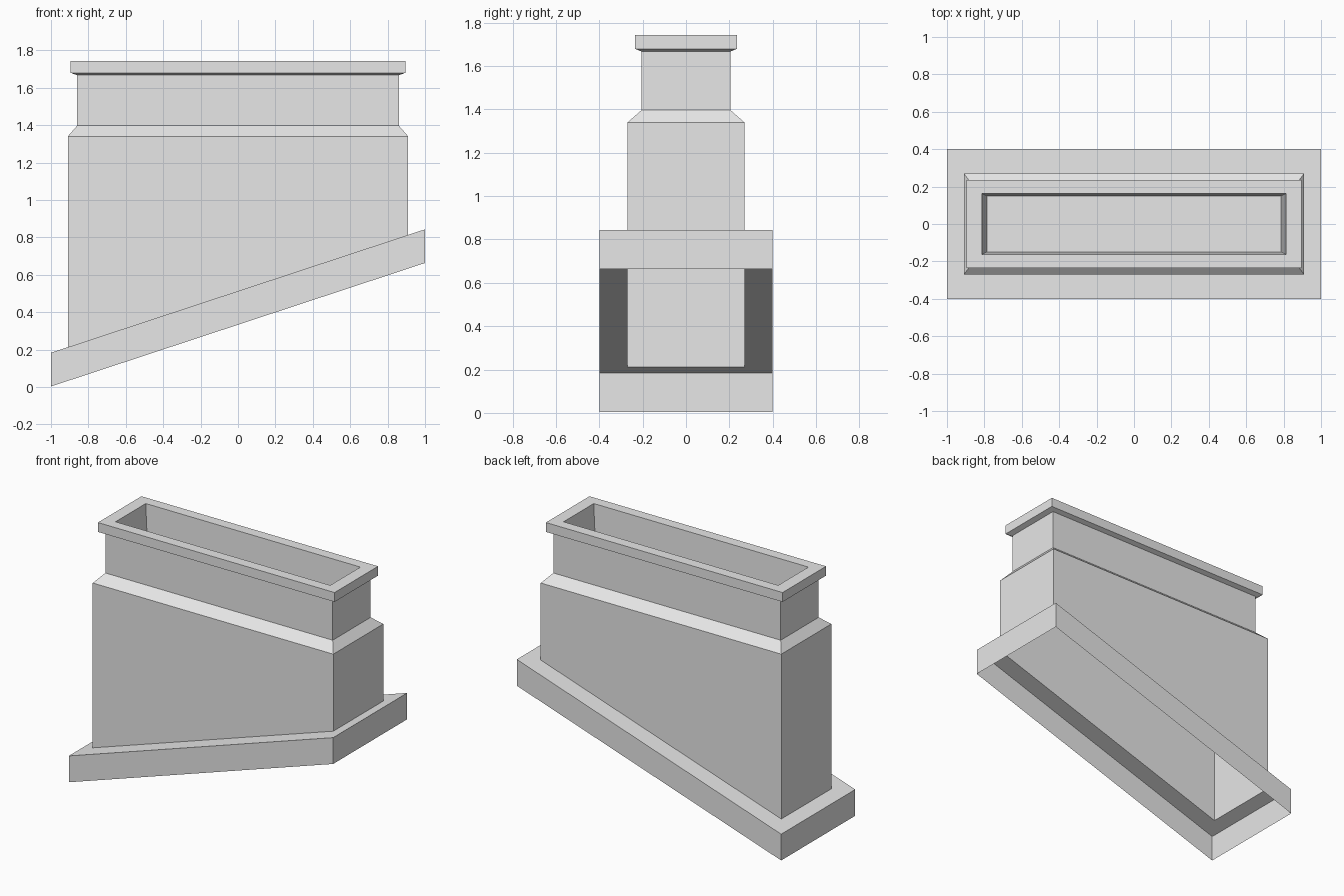
import bpy
import bmesh

default_cube = bpy.data.objects.get("Cube")
if default_cube:
    bpy.data.objects.remove(default_cube, do_unlink=True)

# One plain grey for the whole chimney
grey = bpy.data.materials.new("plain grey")
grey.use_nodes = True
colour = (0.8, 0.8, 0.8, 1)
grey.diffuse_color = colour
grey.node_tree.nodes["Principled BSDF"].inputs["Base Color"].default_value = colour

SLOPE = 0.33  # roof pitch


def pitched(height):
    """Height function following the roof pitch."""
    return lambda x: height + SLOPE * x


def level(height):
    return lambda x: height


def loft(name, rings, capped=False):
    """Skin rectangular rings of (half width, half depth, height function)."""
    bm = bmesh.new()
    loops = []
    for w, d, height in rings:
        corners = [(-w, -d), (w, -d), (w, d), (-w, d)]
        loops.append([bm.verts.new((x, y, height(x))) for x, y in corners])
    for low, high in zip(loops, loops[1:]):
        for i in range(4):
            j = (i + 1) % 4
            bm.faces.new((low[i], low[j], high[j], high[i]))
    if capped:
        bm.faces.new(loops[-1])
    mesh = bpy.data.meshes.new(name)
    bm.to_mesh(mesh)
    bm.free()
    mesh.materials.append(grey)
    obj = bpy.data.objects.new(name, mesh)
    bpy.context.collection.objects.link(obj)
    return obj


# Sloping base: open skirt with a flange running in to the stack
loft("sloped_base", [
    (1.0, 0.40, pitched(0.333)),
    (1.0, 0.40, pitched(0.513)),
    (0.91, 0.27, pitched(0.513)),
])

# Main stack with a bevelled shoulder, cut to the roof pitch below
loft("stack_body", [
    (0.91, 0.27, pitched(0.513)),
    (0.91, 0.27, level(1.34)),
    (0.86, 0.205, level(1.397)),
])

# Narrower neck
loft("stack_neck", [
    (0.86, 0.205, level(1.397)),
    (0.86, 0.205, level(1.667)),
])

# Overhanging rim and the recessed opening inside it
loft("top_rim", [
    (0.86, 0.205, level(1.667)),
    (0.895, 0.235, level(1.68)),
    (0.895, 0.235, level(1.744)),
    (0.812, 0.163, level(1.744)),
])
loft("flue_recess", [
    (0.812, 0.163, level(1.744)),
    (0.787, 0.150, level(1.40)),
], capped=True)
